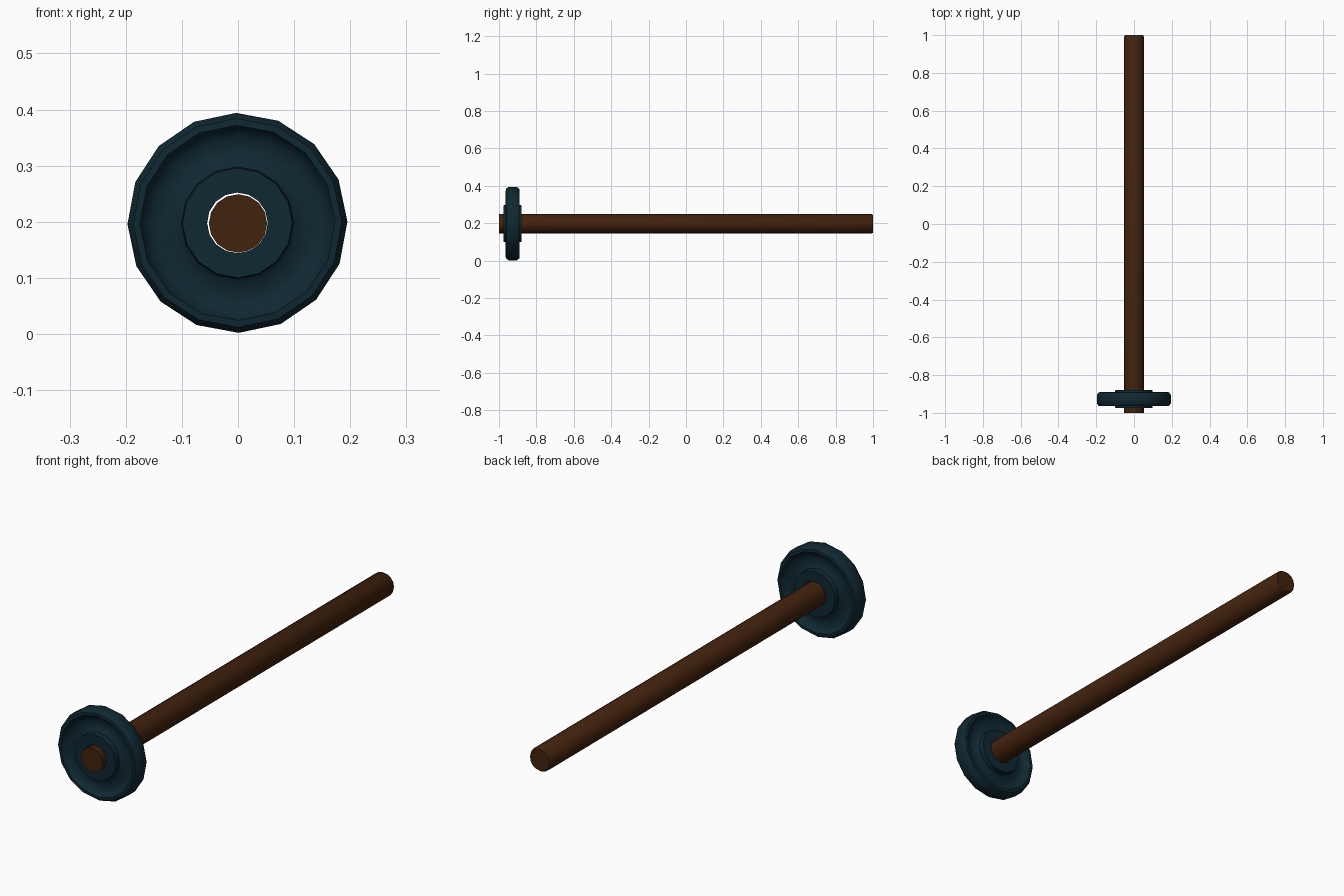
import bpy
import bmesh
import math
from mathutils import Matrix, Vector

cube = bpy.data.objects.get("Cube")
if cube:
    bpy.data.objects.remove(cube, do_unlink=True)


def material(name, rgb):
    m = bpy.data.materials.new(name)
    m.use_nodes = True
    m.diffuse_color = (*rgb, 1)
    m.node_tree.nodes["Principled BSDF"].inputs["Base Color"].default_value = (*rgb, 1)
    return m


def lathe(name, profile, centre, sides, mat, closed, turn=0.0, angle=40):
    """Spin a (radius, y) profile around the y axis."""
    bm = bmesh.new()
    rings = []
    for i in range(sides):
        a = turn + math.tau * i / sides
        rings.append([bm.verts.new((r * math.sin(a), y, r * math.cos(a))) for r, y in profile])
    n = len(profile)
    for i in range(sides):
        a, b = rings[i], rings[(i + 1) % sides]
        for j in range(n if closed else n - 1):
            k = (j + 1) % n
            bm.faces.new((a[j], a[k], b[k], b[j]))
    if not closed:
        for end in (0, -1):
            bm.faces.new([ring[end] for ring in rings])
    bmesh.ops.recalc_face_normals(bm, faces=bm.faces)
    mesh = bpy.data.meshes.new(name)
    bm.to_mesh(mesh)
    bm.free()
    ob = bpy.data.objects.new(name, mesh)
    ob.matrix_world = Matrix.Translation(Vector(centre))
    mesh.materials.append(mat)
    bpy.context.collection.objects.link(ob)
    bpy.ops.object.select_all(action="DESELECT")
    ob.select_set(True)
    bpy.context.view_layer.objects.active = ob
    bpy.ops.object.shade_smooth_by_angle(angle=math.radians(angle))
    return ob


brown = material("dark brown wood", (0.055, 0.016, 0.004))
blue = material("dark blue iron", (0.005, 0.021, 0.032))

# Axle shaft, slightly chamfered at the far end
shaft = [(0.052, -1.0), (0.052, 0.992), (0.047, 1.0)]
lathe("axle_shaft", shaft, (0, 0, 0.197), 16, brown, closed=False)

# Wheel: raised hub, dished web and rounded rim, the same on both faces
half = [(0.054, 0.048), (0.098, 0.048), (0.1, 0.024), (0.112, 0.015), (0.135, 0.011),
        (0.155, 0.014), (0.168, 0.024), (0.174, 0.037), (0.186, 0.036), (0.196, 0.022)]
profile = [(r, -y) for r, y in half] + [(r, y) for r, y in reversed(half)]
lathe("wheel", profile, (-0.001, -0.927, 0.198), 16, blue, closed=True, turn=math.radians(-0.7))
